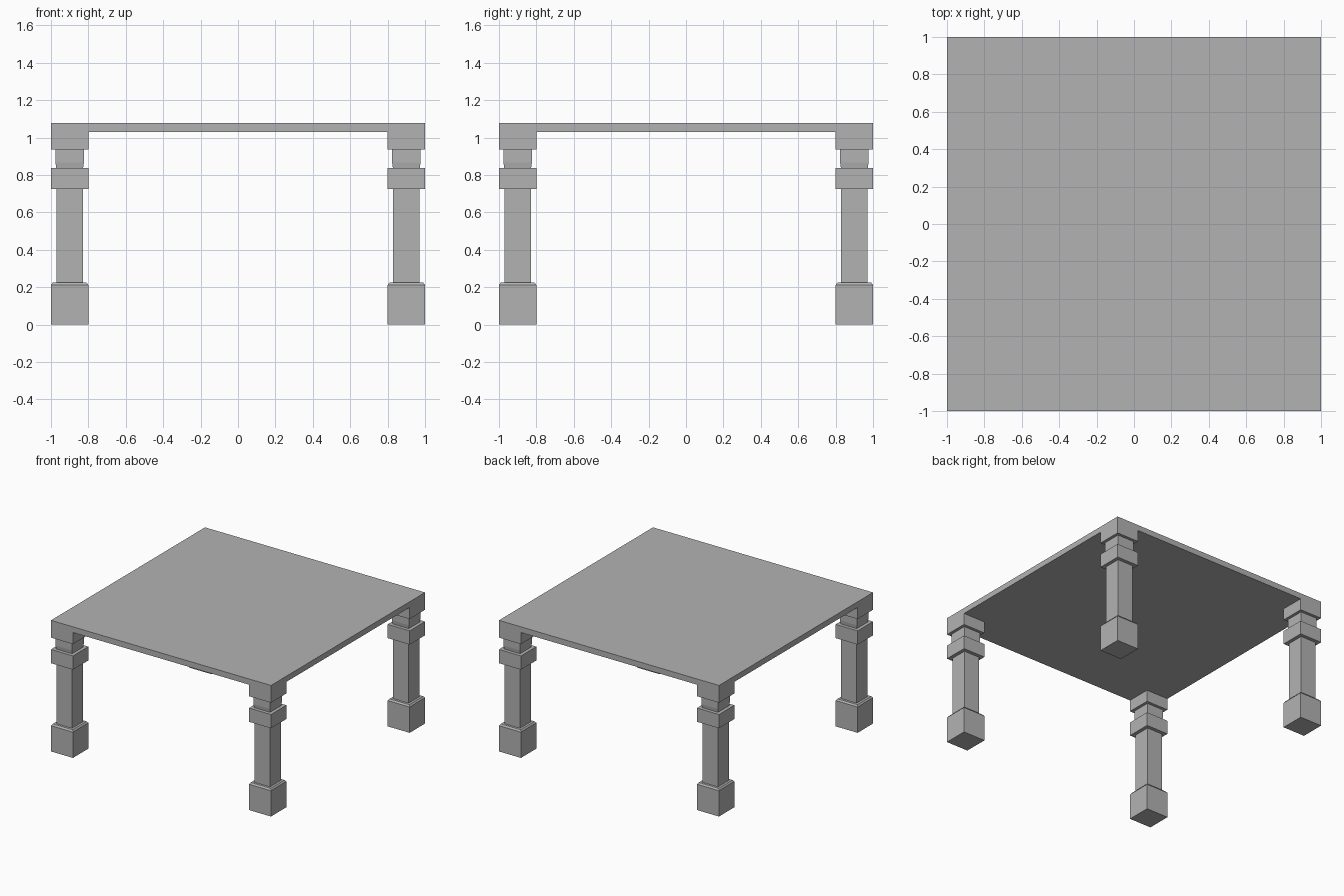
import bpy
import bmesh

cube = bpy.data.objects.get("Cube")
if cube:
    bpy.data.objects.remove(cube, do_unlink=True)

grey = bpy.data.materials.new("plain grey")
grey.use_nodes = True
colour = (0.45, 0.45, 0.45, 1)
grey.diffuse_color = colour
grey.node_tree.nodes["Principled BSDF"].inputs["Base Color"].default_value = colour

LEG = 0.9          # leg centre distance on both axes
HALF = 0.1         # half width of the wide blocks
TOP, UNDER, CORNER = 1.077, 1.03, 0.935


def finish(bm, name):
    bmesh.ops.recalc_face_normals(bm, faces=bm.faces)
    mesh = bpy.data.meshes.new(name)
    bm.to_mesh(mesh)
    bm.free()
    mesh.materials.append(grey)
    obj = bpy.data.objects.new(name, mesh)
    bpy.context.collection.objects.link(obj)
    return obj


def square_column(name, profile, x, y):
    """Stack square rings given as (half width, height) into a closed column."""
    bm = bmesh.new()
    rings = [[bm.verts.new((x + sx * h, y + sy * h, z))
              for sx, sy in ((-1, -1), (1, -1), (1, 1), (-1, 1))]
             for h, z in profile]
    for low, high in zip(rings, rings[1:]):
        for i in range(4):
            j = (i + 1) % 4
            bm.faces.new((low[i], low[j], high[j], high[i]))
    bm.faces.new(rings[0])
    bm.faces.new(rings[-1])
    return finish(bm, name)


# Table top: a slab whose four corners are drawn down into blocks
bm = bmesh.new()
bmesh.ops.create_cube(bm, size=2)
for v in bm.verts:
    v.co.z = TOP if v.co.z > 0 else UNDER
inner = LEG - HALF
for axis in ((1, 0, 0), (0, 1, 0)):
    for side in (-1, 1):
        bmesh.ops.bisect_plane(bm, geom=bm.verts[:] + bm.edges[:] + bm.faces[:],
                               plane_co=[a * side * inner for a in axis], plane_no=axis)
corners = []
for f in bm.faces:
    c = f.calc_center_median()
    if f.normal.z < -0.5 and min(abs(c.x), abs(c.y)) > inner:
        corners.append(f)
for f in bmesh.ops.extrude_discrete_faces(bm, faces=corners)["faces"]:
    for v in f.verts:
        v.co.z = CORNER
bmesh.ops.delete(bm, geom=[f for f in corners if f.is_valid and
                           abs(f.calc_center_median().z - UNDER) < 0.001],
                 context="FACES_ONLY")
bmesh.ops.remove_doubles(bm, verts=bm.verts, dist=0.0001)
bmesh.ops.dissolve_limit(bm, angle_limit=0.01, verts=bm.verts, edges=bm.edges)
finish(bm, "table_top")

# Legs: foot with eased top edge, shaft, collar and tapered neck
parts = {
    "foot": [(HALF, 0), (HALF, 0.212), (0.09, 0.225)],
    "shaft": [(0.071, 0.225), (0.071, 0.725)],
    "collar": [(HALF, 0.725), (HALF, 0.838)],
    "neck": [(0.072, 0.838), (0.076, 0.868), (0.076, CORNER)],
}
for front, sy in (("front", -1), ("back", 1)):
    for side, sx in (("left", 1), ("right", -1)):
        for part, profile in parts.items():
            square_column(f"{front}_{side}_{part}", profile, sx * LEG, sy * LEG)
